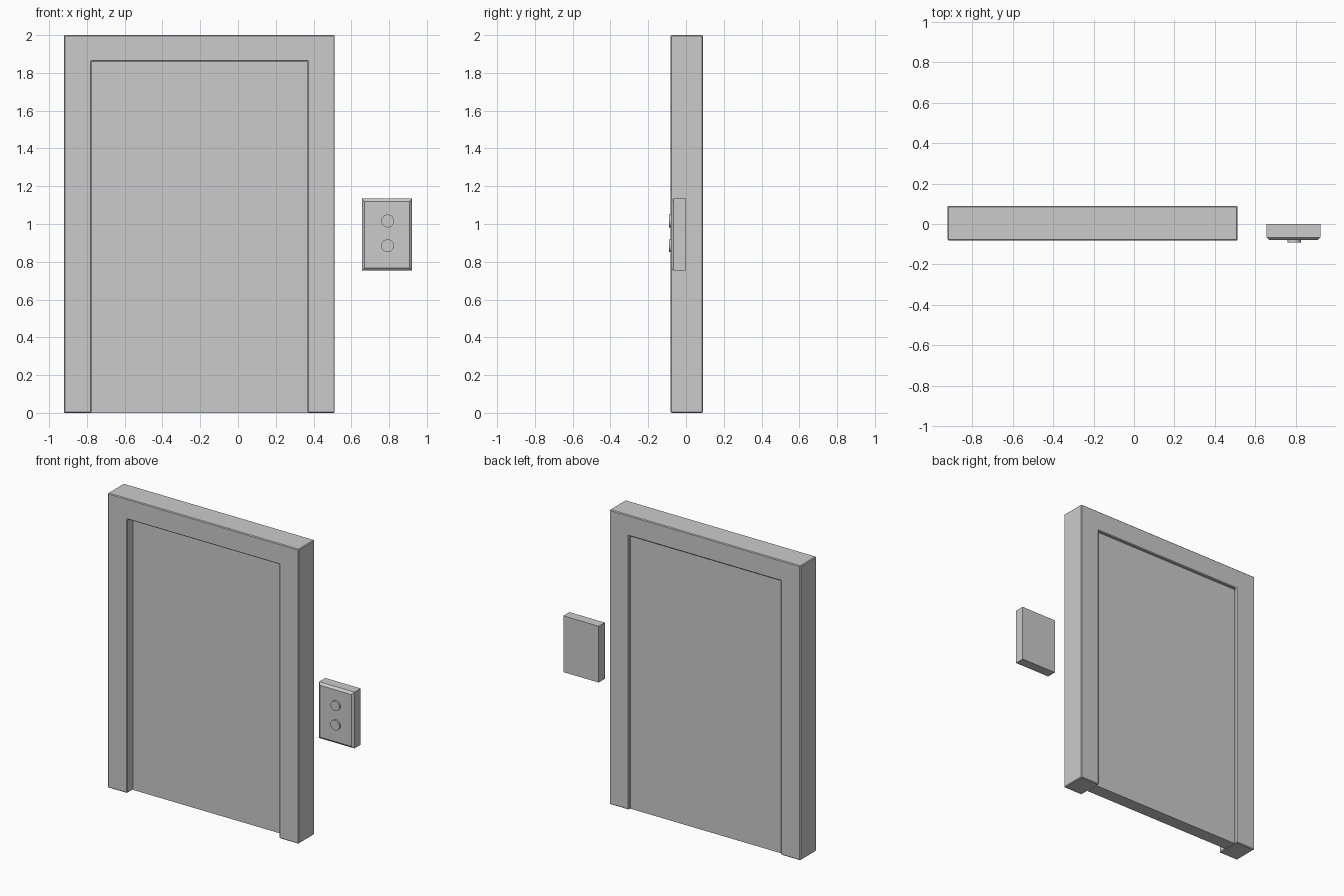
import bpy, bmesh, math
from mathutils import Matrix

if "Cube" in bpy.data.objects:
    bpy.data.objects.remove(bpy.data.objects["Cube"])


def add_object(name, bm):
    bmesh.ops.recalc_face_normals(bm, faces=bm.faces)
    mesh = bpy.data.meshes.new(name)
    bm.to_mesh(mesh)
    bm.free()
    obj = bpy.data.objects.new(name, mesh)
    bpy.context.collection.objects.link(obj)
    return obj


def prism(name, outline, y_front, y_back):
    """Extrude an XZ outline from y_front to y_back."""
    bm = bmesh.new()
    face = bm.faces.new([bm.verts.new((x, y_front, z)) for x, z in outline])
    new = bmesh.ops.extrude_face_region(bm, geom=[face])["geom"]
    verts = [g for g in new if isinstance(g, bmesh.types.BMVert)]
    bmesh.ops.translate(bm, verts=verts, vec=(0, y_back - y_front, 0))
    if not any(f.normal.y and all(abs(v.co.y - y_front) < 1e-6 for v in f.verts) for f in bm.faces):
        bm.faces.new([v for v in bm.verts if v not in verts])
    return add_object(name, bm)


def rect(x0, x1, z0, z1):
    return [(x0, z0), (x1, z0), (x1, z1), (x0, z1)]


def bevel(obj, width):
    mod = obj.modifiers.new("edge_bevel", "BEVEL")
    mod.width = width
    mod.segments = 1
    mod.limit_method = "ANGLE"
    mod.angle_limit = math.radians(30)


# Door surround: one arch-shaped piece standing on the floor
L, R, TOP = -0.922, 0.512, 2.0
IL, IR, IT = -0.775, 0.367, 1.86
surround = prism("door_surround",
                 [(L, 0), (IL, 0), (IL, IT), (IR, IT), (IR, 0), (R, 0), (R, TOP), (L, TOP)],
                 -0.082, 0.09)
bevel(surround, 0.005)

# Two sliding panels with a fine seam, backed by a plain slab
MID = (IL + IR) / 2
for name, x0, x1 in (("left_door_panel", IL, MID - 0.001), ("right_door_panel", MID + 0.001, IR)):
    prism(name, rect(x0, x1, 0, IT), -0.02, 0.02)
prism("door_backing", rect(IL, IR, 0, IT), 0.015, 0.07)

# Call box with a chamfered front face
BX0, BX1, BZ0, BZ1 = 0.656, 0.922, 0.753, 1.135
bm = bmesh.new()
rings = []
for y, inset in ((0.0, 0.0), (-0.066, 0.0), (-0.08, 0.015)):
    pts = rect(BX0 + inset, BX1 - inset, BZ0 + inset, BZ1 - inset)
    rings.append([bm.verts.new((x, y, z)) for x, z in pts])
for a, b in zip(rings, rings[1:]):
    for i in range(4):
        j = (i + 1) % 4
        bm.faces.new((a[i], a[j], b[j], b[i]))
bm.faces.new(rings[0])
bm.faces.new(rings[-1])
add_object("call_box", bm)

# Round call buttons
for name, z in (("up_button", 1.016), ("down_button", 0.885)):
    bm = bmesh.new()
    bmesh.ops.create_cone(bm, cap_ends=True, segments=32, radius1=0.034, radius2=0.034, depth=0.02,
                          matrix=Matrix.Translation((0.792, -0.081, z)) @ Matrix.Rotation(math.pi / 2, 4, "X"))
    button = add_object(name, bm)
    bpy.ops.object.select_all(action="DESELECT")
    button.select_set(True)
    bpy.context.view_layer.objects.active = button
    bpy.ops.object.shade_smooth_by_angle(angle=math.radians(40))
